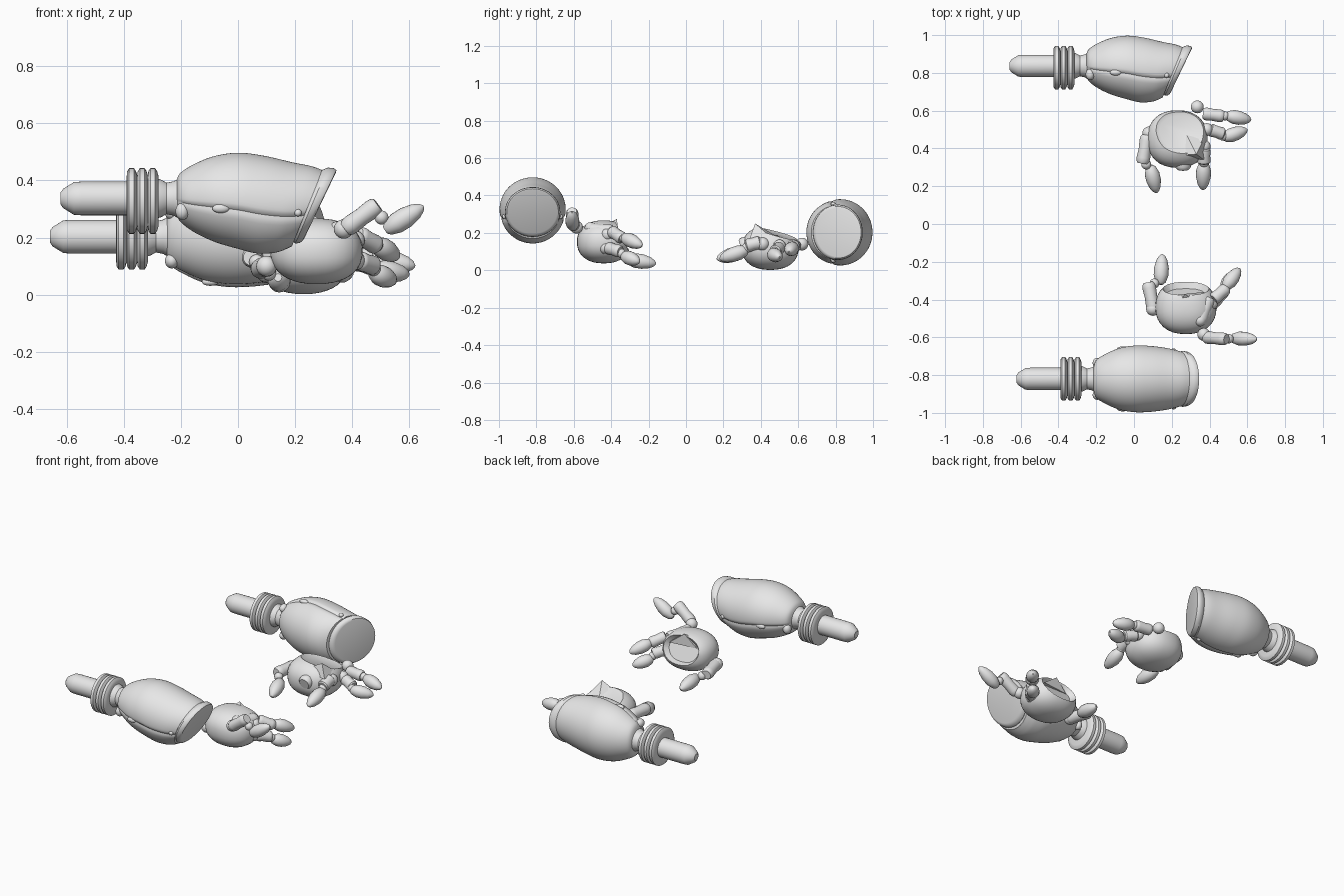
import bpy, bmesh, math
from mathutils import Vector, Matrix

cube = bpy.data.objects.get("Cube")
if cube:
    bpy.data.objects.remove(cube, do_unlink=True)

grey = bpy.data.materials.new("plain grey")
grey.use_nodes = True
colour = (0.8, 0.8, 0.8, 1)
grey.diffuse_color = colour
grey.node_tree.nodes["Principled BSDF"].inputs["Base Color"].default_value = colour


def finish(name, bm, matrix=None, angle=35):
    bmesh.ops.recalc_face_normals(bm, faces=bm.faces[:])
    mesh = bpy.data.meshes.new(name)
    bm.to_mesh(mesh)
    bm.free()
    mesh.materials.append(grey)
    ob = bpy.data.objects.new(name, mesh)
    bpy.context.collection.objects.link(ob)
    if matrix is not None:
        ob.matrix_world = matrix
    bpy.ops.object.select_all(action='DESELECT')
    ob.select_set(True)
    bpy.context.view_layer.objects.active = ob
    bpy.ops.object.shade_smooth_by_angle(angle=math.radians(angle))
    return ob


def spline(rows, steps):
    """Smoothly fill in stations between the given rows."""
    out = []
    for i in range(len(rows) - 1):
        a, b = rows[max(i - 1, 0)], rows[i]
        c, d = rows[i + 1], rows[min(i + 2, len(rows) - 1)]
        for k in range(steps):
            t = k / steps
            out.append([q + t * (r - p) / 2 + t * t * (2 * p - 5 * q + 4 * r - s) / 2
                        + t ** 3 * (3 * q - p - 3 * r + s) / 2
                        for p, q, r, s in zip(a, b, c, d)])
    return out + [list(rows[-1])]


def loft(name, rows, matrix, segments=48, seam=False):
    """Rows along x: position, centre height, half height, half width, end slant."""
    bm = bmesh.new()
    rings = []
    for x, mid, high, wide, slant in rows:
        ring = []
        for i in range(segments):
            a = math.tau * i / segments
            s, f = math.sin(a), 1
            if seam:
                f = 1 - 0.05 * math.exp(-((s + 0.2) / 0.05) ** 2)
                f -= 0.015 if s < -0.2 else 0
            v = mid + high * s * f
            ring.append(bm.verts.new((x + slant * v, wide * math.cos(a) * f, v)))
        rings.append(ring)
    for r, q in zip(rings, rings[1:]):
        for i in range(segments):
            j = (i + 1) % segments
            bm.faces.new((r[i], r[j], q[j], q[i]))
    bm.faces.new(rings[0])
    bm.faces.new(rings[-1])
    return finish(name, bm, matrix)


def ellipsoid(name, centre, radii, matrix=None):
    bm = bmesh.new()
    bmesh.ops.create_uvsphere(bm, u_segments=24, v_segments=16, radius=1)
    bmesh.ops.transform(bm, verts=bm.verts,
                        matrix=Matrix.Translation(centre) @ Matrix.Diagonal((*radii, 1)))
    return finish(name, bm, matrix)


def aim(a, b):
    a, b = Vector(a), Vector(b)
    return Matrix.Translation(a) @ (b - a).to_track_quat('X', 'Z').to_matrix().to_4x4(), (b - a).length


def segment(name, a, b, r, tip=False):
    """Finger bone: a barrel with rounded rims, or a tapered fingertip."""
    m, n = aim(a, b)
    if tip:
        shape = [(0, .35), (.08, .7), (.3, 1), (.55, 1), (.8, .75), (.94, .42), (1, .1)]
    else:
        shape = [(0, .75), (.08, .95), (.2, 1), (.5, .92), (.8, 1), (.92, .95), (1, .75)]
    loft(name, [(n * t, 0, r * k, r * k, 0) for t, k in shape], m, 20)


# forearms
def round_rows(pairs, mid):
    return [(x, mid, r, r, 0) for x, r in pairs]


def forearm(side, matrix):
    loft(side + "_elbow_peg", round_rows(
        [(-.622, .02), (-.612, .034), (-.575, .057), (-.55, .059), (-.37, .059)], .015), matrix, 32)
    ribs = [(-.39, .085)]
    for k in range(3):
        x = -.39 + k * .037
        ribs += [(x + .002, .104), (x + .009, .115), (x + .026, .115), (x + .033, .104), (x + .037, .09)]
    loft(side + "_elbow_rings", round_rows(ribs, .006), matrix)
    loft(side + "_neck", round_rows(
        [(-.285, .07), (-.27, .066), (-.25, .055), (-.225, .06), (-.2, .075), (-.17, .08)], .015), matrix, 32)
    shell = [(-.215, .02, .06, .06, 0), (-.2, .018, .088, .1, 0), (-.15, .015, .122, .132, 0),
             (-.08, .012, .152, .162, 0), (0, .006, .169, .176, .02), (.08, -.008, .172, .175, .08),
             (.16, -.018, .16, .166, .2), (.215, -.02, .148, .155, .33), (.25, -.02, .134, .146, .4)]
    loft(side + "_forearm_shell", spline(shell, 5), matrix, 96, True)
    cuff = [(.235, -.01, .118, .13, .4), (.252, -.01, .127, .142, .41), (.262, -.01, .133, .148, .43),
            (.28, -.01, .131, .145, .46), (.29, -.01, .124, .138, .48), (.292, -.01, .116, .13, .48)]
    loft(side + "_wrist_cuff", cuff, matrix, 64)
    for s in (-1, 1):
        ellipsoid(side + "_seam_stud", (-.06, s * .158, -.02), (.03, .014, .016), matrix)
        ellipsoid(side + "_cuff_pin", (.21, s * .15, -.035), (.013, .012, .013), matrix)
        ellipsoid(side + "_rear_stud", (-.195, s * .085, -.03), (.024, .026, .03), matrix)


forearm("right", Matrix.Translation((0, -.82, .322)))
forearm("left", Matrix.Translation((-.037, .822, .203)) @ Matrix.Rotation(-math.pi / 2, 4, 'X'))


# palms: rounded shells cut flat and dished at the open face
def palm(name, centre, radii, cut, normal, dish):
    bm = bmesh.new()
    bmesh.ops.create_uvsphere(bm, u_segments=32, v_segments=20, radius=1)
    for v in bm.verts:
        v.co = [math.copysign(abs(c) ** .88, c) for c in v.co]
        v.co = Vector(centre) + Vector([c * r for c, r in zip(v.co, radii)])
    bmesh.ops.bisect_plane(bm, geom=bm.verts[:] + bm.edges[:] + bm.faces[:],
                           plane_co=cut, plane_no=normal, clear_outer=True)
    rim = [e for e in bm.edges if e.is_boundary]
    cap = bmesh.ops.contextual_create(bm, geom=rim)["faces"]
    bmesh.ops.inset_region(bm, faces=cap, thickness=.02, depth=0)
    bmesh.ops.translate(bm, verts=list({v for f in cap for v in f.verts}),
                        vec=Vector(normal).normalized() * -dish)
    finish(name, bm)


palm("right_palm", (.275, -.44, .152), (.162, .143, .115), (.27, -.35, .2), (0, 1, .45), .03)
palm("left_palm", (.23, .45, .12), (.16, .152, .118), (.23, .42, .215), (.1, .28, 1), .008)


# raised knuckle guards on the palm rims
def guard(name, corners, apex):
    bm = bmesh.new()
    base = [bm.verts.new(c) for c in corners]
    top = bm.verts.new(apex)
    bm.faces.new(base)
    for i in range(len(base)):
        bm.faces.new((base[i], base[(i + 1) % len(base)], top))
    finish(name, bm, angle=20)


guard("left_guard", [(.2, .36, .18), (.37, .34, .17), (.37, .45, .18), (.28, .47, .19)], (.33, .37, .25))
guard("right_guard", [(.19, -.38, .2), (.37, -.36, .2), (.38, -.46, .2), (.22, -.46, .22)], (.27, -.37, .275))


# fingers: knuckle ball, bone, middle joint and tip
def finger(name, knuckle, start, end, tip_a, tip_b, r=.034):
    ellipsoid(name + "_knuckle", knuckle, (r, r, r))
    segment(name + "_bone", start, end, r)
    mid = (Vector(end) + Vector(tip_a)) / 2
    ellipsoid(name + "_joint", mid, (r * .72,) * 3)
    segment(name + "_tip", tip_a, tip_b, r * 1.08, True)


finger("left_index", (.335, .62, .14), (.365, .585, .13), (.475, .57, .13), (.485, .575, .125), (.62, .55, .1))
finger("left_middle", (.385, .5, .13), (.4, .5, .12), (.475, .475, .1), (.47, .455, .09), (.6, .5, .07))
finger("left_ring", (.37, .41, .14), (.37, .4, .15), (.37, .32, .13), (.37, .33, .11), (.365, .18, .06), .036)
finger("left_thumb", (.08, .48, .12), (.07, .47, .13), (.045, .32, .13), (.085, .31, .1), (.12, .165, .06), .036)
segment("left_folded_finger", (.26, .4, .16), (.26, .29, .13), .042)

finger("right_index", (.37, -.585, .23), (.375, -.6, .23), (.49, -.61, .315), (.515, -.605, .225),
       (.65, -.61, .31))
finger("right_middle", (.41, -.42, .19), (.42, -.4, .21), (.49, -.34, .17), (.48, -.34, .18), (.56, -.235, .13))
finger("right_ring", (.41, -.43, .12), (.42, -.42, .12), (.48, -.35, .1), (.47, -.34, .08), (.55, -.25, .045))
finger("right_thumb", (.1, -.45, .1), (.105, -.46, .1), (.075, -.31, .09), (.14, -.32, .06), (.15, -.16, .035), .036)
segment("right_folded_finger", (.35, -.52, .22), (.4, -.39, .21), .034)
ellipsoid("right_folded_knuckle", (.35, -.51, .225), (.032, .032, .032))
